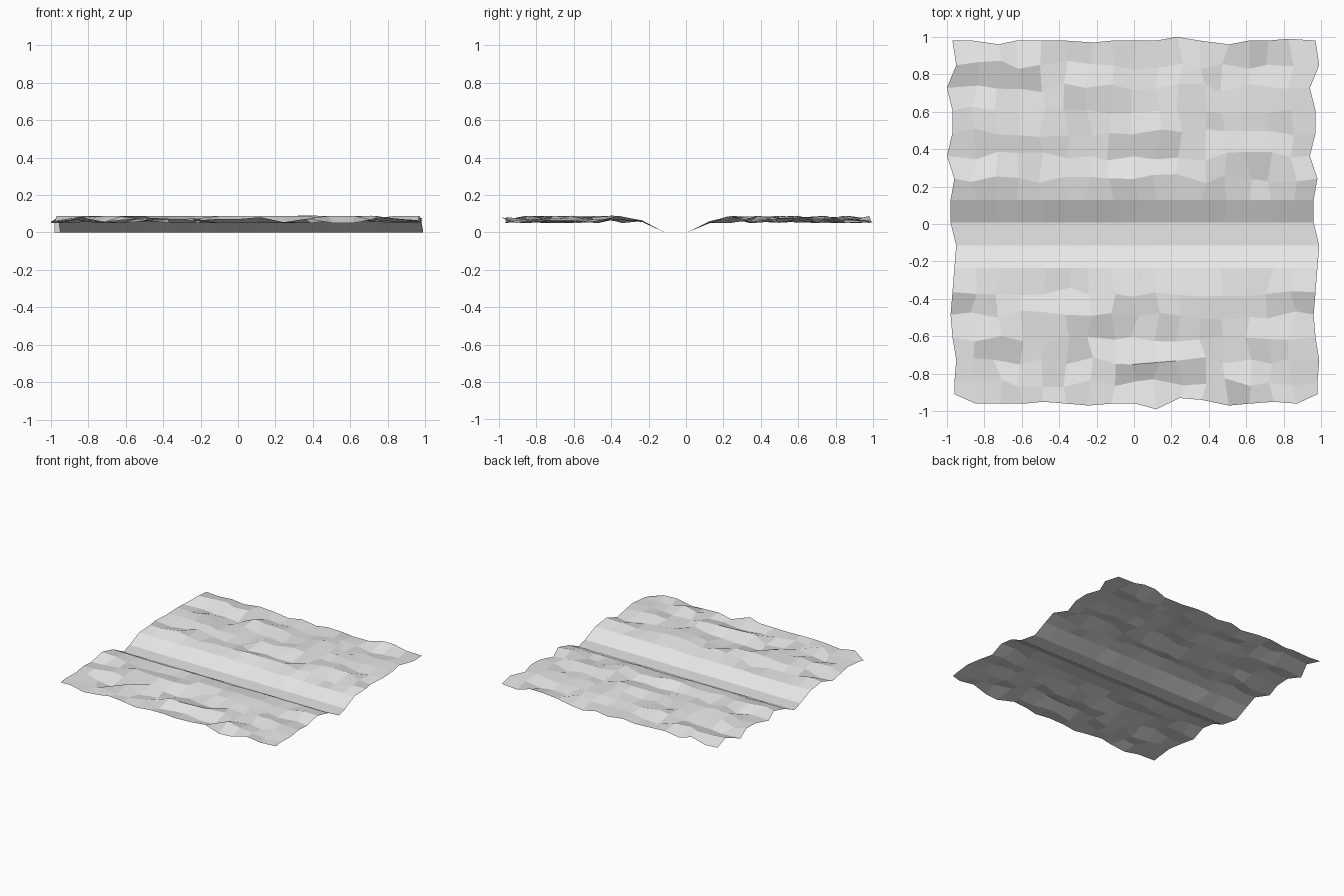
import bpy
import bmesh
import random

random.seed(7)
CELLS = 16
HALF = 0.97
STEP = 2 * HALF / CELLS
LOW, HIGH = 0.05, 0.088

# Wavy outline of the sheet, in hundredths (sides run back to front, ends left to right)
SIDE = [0, 2, -3, 0, 0, -3, 1, -1, -1, 2, 1, 0, -1, 0, 2, 1, 1]
BACK = [1, 1, -1, 1, 1, 1, 0, 1, 1, 1, 3, 1, -1, 1, 1, 2, 1]
FRONT = [6, 1, 1, 1, 2, 1, 0, 1, 1, -2, 4, 3, 0, 1, 2, 1, 6]

# Ledges: (row, first column, last column), each falling towards the front
FALLS = [(1, 0, 4), (0, 13, 14), (14, 7, 11), (13, 2, 3), (13, 5, 6), (15, 12, 13),
         (11, 15, 16), (11, 0, 1), (4, 9, 10), (5, 13, 14), (12, 6, 7)]
# Ledges rising towards the front
RISES = [(1, 5, 6), (5, 7, 8), (13, 9, 10), (11, 5, 5)]

# Channel rows: floor and the two banks, as (lowest, highest) heights
CHANNEL = {6: (0.072, 0.088), 7: (0.05, 0.062), 8: (0, 0), 9: (0, 0),
           10: (0.055, 0.065), 11: (0.06, 0.09)}


def make_heights():
    """Rough ground, with the channel and the ledges laid over it."""
    rows = []
    for i in range(CELLS + 1):
        low, high = CHANNEL.get(i, (LOW, HIGH + 0.002))
        row = [random.uniform(low, high) for _ in range(CELLS)]
        rows.append(row + [row[0]])
    for ledges, upper, lower in ((FALLS, HIGH, LOW), (RISES, LOW, HIGH)):
        for i, first, last in ledges:
            for j in range(first, last + 1):
                rows[i][j] = upper
                rows[i + 1][j] = lower
    return rows


def place(vert, heights):
    """Move one grid vertex to its row and column with a little scatter."""
    j = round((vert.co.x + HALF) / STEP)
    i = round((HALF - vert.co.y) / STEP)
    x, y = vert.co.x, vert.co.y
    if j in (0, CELLS):
        x += SIDE[i] / 100
    else:
        x += random.uniform(-0.025, 0.025)
    if i == 0:
        y += BACK[j] / 100
    elif i == CELLS:
        y += FRONT[j] / 100
    elif 7 <= i <= 10:
        y += 0.007
    elif 0 < j < CELLS:
        y += random.uniform(-0.025, 0.025)
    vert.co = (x, y, heights[i][j])


# Stone colour
stone = bpy.data.materials.new("light_grey_stone")
stone.use_nodes = True
colour = (0.8, 0.8, 0.8, 1)
stone.diffuse_color = colour
stone.node_tree.nodes["Principled BSDF"].inputs["Base Color"].default_value = colour

cube = bpy.data.objects.get("Cube")
if cube:
    bpy.data.objects.remove(cube)

# Ground sheet with a straight channel across it
bm = bmesh.new()
bmesh.ops.create_grid(bm, x_segments=CELLS, y_segments=CELLS, size=HALF)
ground_heights = make_heights()
for v in bm.verts:
    place(v, ground_heights)
bm.normal_update()
mesh = bpy.data.meshes.new("ground_with_channel")
bm.to_mesh(mesh)
bm.free()
mesh.materials.append(stone)
ground = bpy.data.objects.new("ground_with_channel", mesh)
bpy.context.collection.objects.link(ground)
